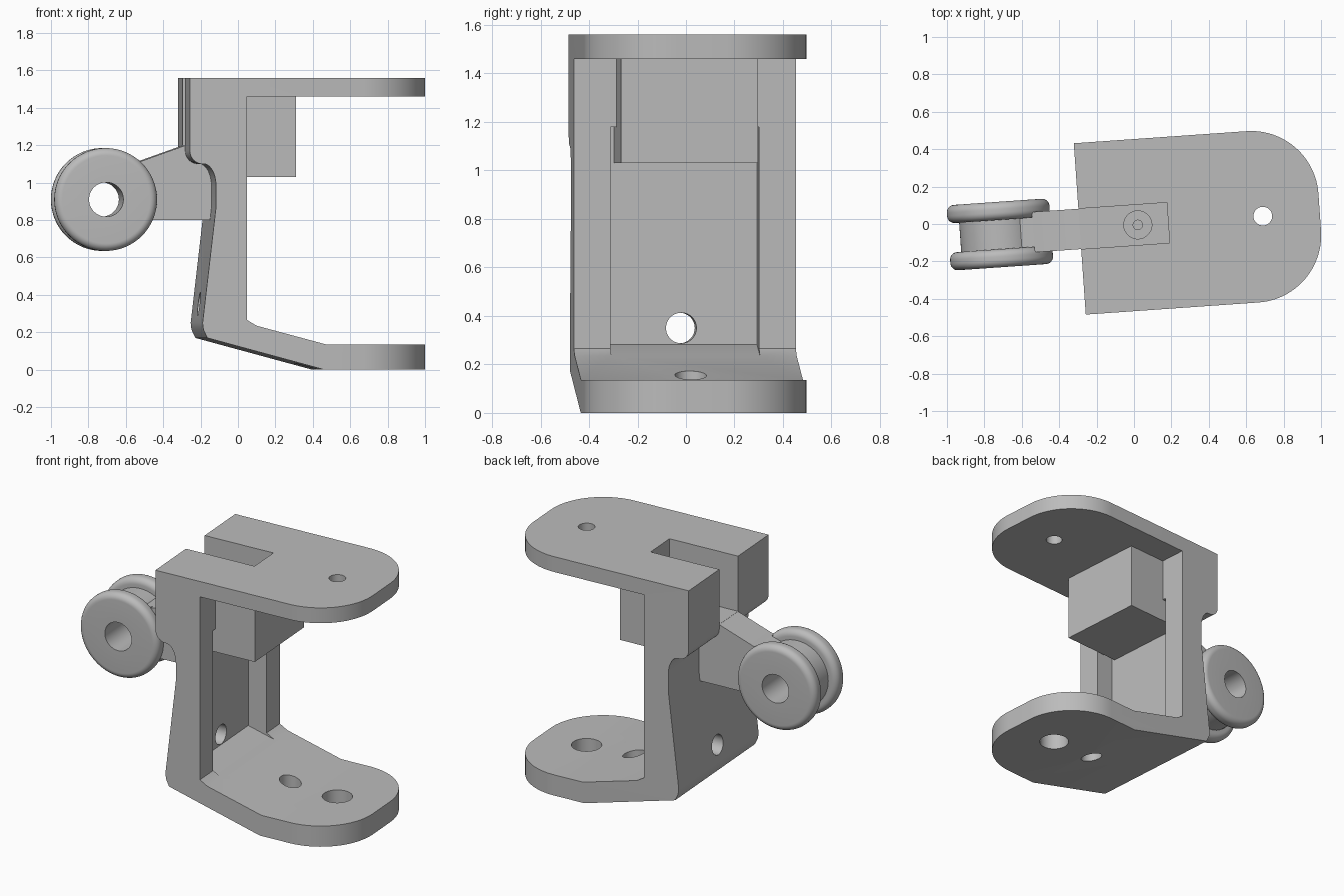
import bpy
import bmesh
from math import sin, cos, pi, radians
from mathutils import Matrix, Vector

if "Cube" in bpy.data.objects:
    bpy.data.objects.remove(bpy.data.objects["Cube"], do_unlink=True)

# Single plain grey
grey = bpy.data.materials.new("light grey")
grey.use_nodes = True
colour = (0.5, 0.5, 0.5, 1)
grey.diffuse_color = colour
grey.node_tree.nodes["Principled BSDF"].inputs["Base Color"].default_value = colour

# The whole assembly is turned slightly about the vertical axis
PLACE = Matrix.Rotation(radians(4), 4, "Z") @ Matrix.Translation((0, -0.006, 0))


def arc(cx, cy, rx, ry, start, end, n=10):
    angles = [radians(start + (end - start) * i / n) for i in range(n + 1)]
    return [(cx + rx * cos(a), cy + ry * sin(a)) for a in angles]


def make_object(name, bm):
    bmesh.ops.recalc_face_normals(bm, faces=bm.faces)
    mesh = bpy.data.meshes.new(name)
    bm.to_mesh(mesh)
    bm.free()
    mesh.materials.append(grey)
    obj = bpy.data.objects.new(name, mesh)
    bpy.context.collection.objects.link(obj)
    return obj


def prism(name, points, low, high, axis):
    """Extrude a 2D outline along y (outline in xz) or z (outline in xy)."""
    bm = bmesh.new()
    place = (lambda p: (p[0], low, p[1])) if axis == "y" else (lambda p: (p[0], p[1], low))
    face = bm.faces.new([bm.verts.new(place(p)) for p in points])
    new = bmesh.ops.extrude_face_region(bm, geom=[face])["geom"]
    shift = Vector((0, high - low, 0)) if axis == "y" else Vector((0, 0, high - low))
    bmesh.ops.translate(bm, vec=shift, verts=[v for v in new if isinstance(v, bmesh.types.BMVert)])
    return make_object(name, bm)


def box(name, x0, x1, half, z0, z1):
    return prism(name, [(x0, z0), (x1, z0), (x1, z1), (x0, z1)], -half, half, "y")


def rod(name, radius, centre, length, axis="z"):
    bm = bmesh.new()
    turn = Matrix.Rotation(pi / 2, 4, "Y") if axis == "x" else Matrix()
    bmesh.ops.create_cone(bm, cap_ends=True, segments=40, radius1=radius, radius2=radius,
                          depth=length, matrix=Matrix.Translation(centre) @ turn)
    return make_object(name, bm)


def combine(obj, other, operation):
    mod = obj.modifiers.new("combine", "BOOLEAN")
    mod.operation = operation
    mod.solver = "EXACT"
    mod.object = other
    bpy.context.view_layer.objects.active = obj
    bpy.ops.object.modifier_apply(modifier=mod.name)
    bpy.data.objects.remove(other, do_unlink=True)


def finish(obj):
    obj.data.transform(PLACE)
    bpy.ops.object.select_all(action="DESELECT")
    obj.select_set(True)
    bpy.context.view_layer.objects.active = obj
    bpy.ops.object.shade_smooth_by_angle(angle=radians(30))


# Bracket: C-shaped side profile trimmed by a plan with rounded ends
HALF = 0.459
TIP = 0.995
side = [(-0.291, 1.56)]
side += arc(-0.221, 1.17, 0.07, 0.07, 180, 270)
side += arc(-0.215, 0.98, 0.065, 0.12, 90, 0)
side += [(-0.15, 0.87), (-0.222, 0.25), (-0.218, 0.215), (-0.197, 0.17), (0.43, 0),
         (1.1, 0), (1.1, 0.135), (0.44, 0.135), (0.068, 0.235), (0.017, 0.265),
         (0.017, 1.46), (1.1, 1.46), (1.1, 1.56)]
bracket = prism("bracket", side, -0.6, 0.6, "y")
r = 0.36
plan = [(-0.5, -HALF)]
plan += arc(TIP - r, r - HALF, r, r, -90, 0, 24)
plan += arc(TIP - r, HALF - r, r, r, 0, 90, 24)
plan += [(-0.5, HALF)]
combine(bracket, prism("plan", plan, -0.2, 1.8, "z"), "INTERSECT")

# Pocket in the upright, with its floor following the slope
pocket = [(-0.11, 0.283), (0.068, 0.235), (0.068, 1.18), (-0.11, 1.18)]
combine(bracket, prism("pocket", pocket, -0.307, 0.307, "y"), "DIFFERENCE")

# Block below the top plate, and the slot that opens through both
combine(bracket, box("block", -0.13, 0.29, 0.283, 1.03, 1.5), "UNION")
combine(bracket, box("slot", -0.5, 0.183, 0.108, 1.2, 1.7), "DIFFERENCE")

# Drilled holes: plates, slope, upright and the stepped hole in the slot
for radius, centre, length, axis in [
    (0.05, (0.69, 0, 1.5), 0.4, "z"),
    (0.09, (0.69, 0, 0.07), 0.4, "z"),
    (0.065, (0.365, 0, 0.08), 0.4, "z"),
    (0.063, (-0.15, -0.006, 0.35), 0.3, "x"),
    (0.075, (0.02, 0, 1.2), 0.06, "z"),
    (0.025, (0.02, 0, 1.2), 0.16, "z"),
]:
    combine(bracket, rod("hole", radius, centre, length, axis), "DIFFERENCE")
finish(bracket)

# Arm from the bracket to the roller, with a narrow neck between the discs
finish(prism("arm", [(-0.54, 0.8), (-0.14, 0.8), (-0.14, 1.199), (-0.291, 1.199),
                     (-0.54, 1.11)], -0.108, 0.108, "y"))
finish(prism("arm_neck", [(-0.61, 0.8), (-0.53, 0.8), (-0.53, 1.113), (-0.61, 1.09)],
             -0.08, 0.08, "y"))

# Roller: two rounded discs on a hub, lathed around the axle
half = [(0.213, 0.078)]
half += arc(0.235, 0.118, 0.04, 0.04, -90, 0, 8)
half += arc(0.235, 0.135, 0.04, 0.04, 0, 90, 8)
half += [(0.092, 0.175)]
ring = half + [(a, -b) for a, b in reversed(half)]
bm = bmesh.new()
verts = [bm.verts.new((a, b, 0)) for a, b in ring]
edges = [bm.edges.new((verts[i - 1], verts[i])) for i in range(len(verts))]
bmesh.ops.spin(bm, geom=verts + edges, cent=(0, 0, 0), axis=(0, 1, 0),
               angle=2 * pi, steps=64, use_merge=True)
bmesh.ops.remove_doubles(bm, verts=bm.verts, dist=0.0001)
bmesh.ops.translate(bm, vec=(-0.719, 0, 0.91), verts=bm.verts)
finish(make_object("roller", bm))
